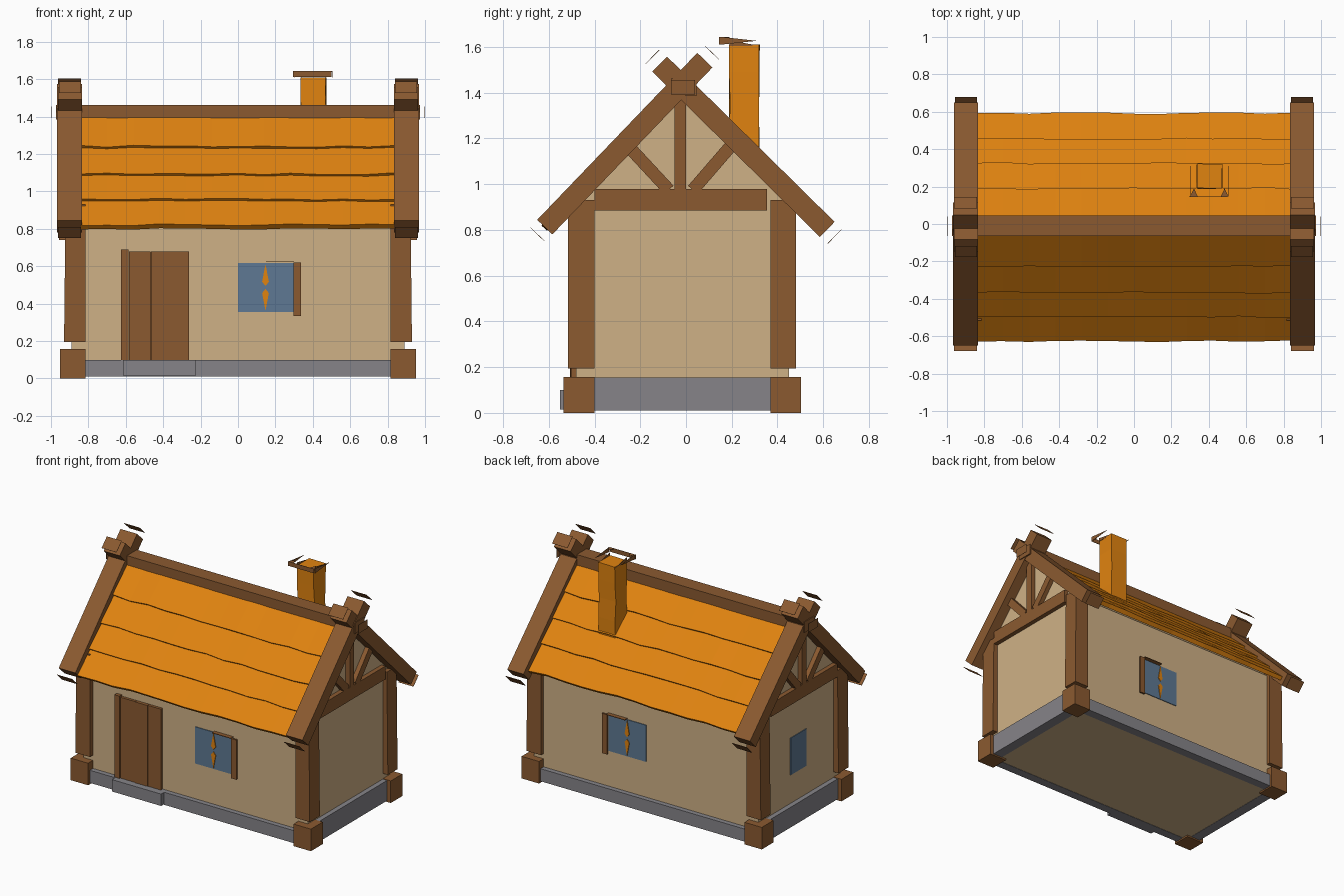
import bpy, bmesh, random
from mathutils import Vector

if "Cube" in bpy.data.objects:
    bpy.data.objects.remove(bpy.data.objects["Cube"])

random.seed(4)


def material(name, rgb):
    m = bpy.data.materials.new(name)
    lin = [((c / 255 + 0.055) / 1.055) ** 2.4 for c in rgb]
    m.diffuse_color = (*lin, 1)
    m.use_nodes = True
    m.node_tree.nodes["Principled BSDF"].inputs["Base Color"].default_value = m.diffuse_color
    return m


WOOD = material("brown timber", (139, 90, 48))
PLASTER = material("beige plaster", (207, 177, 134))
TILE = material("orange tile", (224, 131, 16))
STONE = material("grey stone", (134, 132, 137))
GLASS = material("blue glass", (94, 121, 147))


def finish(name, bm, mat):
    bmesh.ops.recalc_face_normals(bm, faces=bm.faces[:])
    me = bpy.data.meshes.new(name)
    bm.to_mesh(me)
    bm.free()
    me.materials.append(mat)
    ob = bpy.data.objects.new(name, me)
    bpy.context.collection.objects.link(ob)
    return ob


def loft(name, rings, mat):
    """Closed solid through a list of equal-length rings of 3D points."""
    bm = bmesh.new()
    vs = [[bm.verts.new(p) for p in r] for r in rings]
    n = len(rings[0])
    for a, b in zip(vs, vs[1:]):
        for i in range(n):
            j = (i + 1) % n
            bm.faces.new((a[i], a[j], b[j], b[i]))
    bm.faces.new(vs[0])
    bm.faces.new(vs[-1])
    return finish(name, bm, mat)


def prism(name, pts, axis, a, b, mat):
    """Extrude a 2D outline along an axis (x: pts are yz, y: xz, z: xy)."""
    place = {"x": lambda p, t: (t, p[0], p[1]),
             "y": lambda p, t: (p[0], t, p[1]),
             "z": lambda p, t: (p[0], p[1], t)}[axis]
    return loft(name, [[place(p, t) for p in pts] for t in (a, b)], mat)


def box(name, x0, x1, y0, y1, z0, z1, mat):
    return prism(name, [(x0, y0), (x1, y0), (x1, y1), (x0, y1)], "z", z0, z1, mat)


def beam(name, p, q, width, x0, x1, mat):
    """Straight timber in the yz plane from p to q, extruded over x."""
    p, q = Vector(p), Vector(q)
    d = (q - p).normalized()
    n = Vector((-d.y, d.x)) * width / 2
    return prism(name, [p + n, q + n, q - n, p - n], "x", x0, x1, mat)


# House body with gables
prism("walls", [(-.48, .012), (.45, .012), (.45, .90), (-.016, 1.39), (-.48, .90)],
      "x", -.89, .89, PLASTER)

# Stone footing: low at front and back, higher at the gable ends
box("front_footing", -.82, .82, -.515, -.45, .01, .10, STONE)
box("back_footing", -.82, .82, .42, .485, .01, .10, STONE)
for s, side in ((-1, "left"), (1, "right")):
    xs = sorted((s * .85, s * .925))
    box(side + "_footing", *xs, -.41, .38, .01, .155, STONE)
box("door_step", -.615, -.225, -.55, -.50, .015, .10, STONE)

# Corner posts on square feet
for sx, side in ((-1, "left"), (1, "right")):
    for y0, y1, out, where in ((-.515, -.40, -1, "front"), (.37, .48, 1, "back")):
        xs = sorted((sx * .815, sx * .953))
        fy = (y0 - .02, y1) if out < 0 else (y0, y1 + .022)
        box(f"{where}_{side}_foot", *xs, *fy, 0, .158, WOOD)
        rings = []
        for z, grow in ((.195, .008), (.93, 0)):
            xa, xb = sorted((sx * .815, sx * (.922 + grow)))
            rings.append([(xa, y0, z), (xb, y0, z), (xb, y1, z), (xa, y1, z)])
        loft(f"{where}_{side}_post", rings, WOOD)

# Gable timbers, crossed barge boards and loose end caps, for both ends
BOARDS = (("front", (-.6175, .8125), (.0825, 1.5425)),
          ("back", (.6175, .8025), (-.115, 1.525)))
for s, side in ((-1, "left"), (1, "right")):
    t0, t1 = sorted((s * .87, s * .922))
    box(side + "_tie_beam", t0, t1, -.40, .355, .885, .98, WOOD)
    box(side + "_king_post", t0, t1, -.05, 0, .97, 1.37, WOOD)
    beam(side + "_front_brace", (-.27, 1.185), (-.075, .975), .055, t0, t1, WOOD)
    beam(side + "_back_brace", (.22, 1.195), (.03, .975), .055, t0, t1, WOOD)
    for k, (where, p, q) in enumerate(BOARDS):
        b0, b1 = sorted((s * .835, s * (.967 - .004 * k)))
        beam(f"{side}_{where}_barge_board", p, q, .092, b0, b1, WOOD)
        d = (Vector(q) - Vector(p)).normalized()
        for end, c in (("lower", Vector(p) - d * .045), ("upper", Vector(q) + d * .045)):
            beam(f"{side}_{where}_{end}_cap", c - d * .001, c + d * .001, .085,
                 b0 + .005, b1 - .005, WOOD)
    r0, r1 = sorted((s * .998, s * 1.0))
    box(side + "_ridge_cap", r0, r1, -.065, .04, 1.392, 1.455, WOOD)

box("ridge_beam", -.973, .973, -.065, .045, 1.385, 1.462, WOOD)

# Roof: four overlapping tile courses on each slope, with uneven lower edges
SLOPES = (("front", (-.62, .815), (-.02, 1.445), (-.62, -.49, -.36, -.22, -.02)),
          ("back", (.585, .835), (-.01, 1.445), (.585, .45, .32, .185, -.01)))
for where, e, r, rows in SLOPES:
    e, r = Vector(e), Vector(r)
    d = (r - e).normalized()
    n = Vector((-d.y, d.x))
    if n.y < 0:
        n = -n

    def at(y):
        return e + (r - e) * ((y - e.x) / (r.x - e.x))

    for i in range(4):
        rings = []
        for k in range(13):
            x = -.84 + 1.68 * k / 12
            lo = at(rows[i]) + d * random.uniform(-.006, .006)
            hi = at(rows[i + 1]) + d * (.02 if i < 3 else 0)
            lift = .010 + random.uniform(-.003, .003)
            rings.append([(x, *(lo + n * lift)), (x, *(hi - n * .006)),
                          (x, *(hi - n * .035)), (x, *(lo - n * .022))])
        loft(f"{where}_tile_course_{i + 1}", rings, TILE)

# Chimney stack, a little uneven
rings = []
for z in (1.08, 1.22, 1.36, 1.49, 1.61):
    j = random.uniform(-.005, .005)
    rings.append([(.337 + j, .19 - j, z), (.47 + j, .19 + j, z),
                  (.47 - j, .32, z), (.337 - j, .32 - j, z)])
loft("chimney", rings, TILE)

# Chimney cap: thin broken collar around the top
box("cap_front", .295, .50, .145, .148, 1.612, 1.643, WOOD)
for s, side in ((-1, "left"), (1, "right")):
    x = .4025 + s * .10
    prism(f"cap_{side}", [(.148, 1.61), (.148, 1.645), (.31, 1.627)], "x", x, x + .003, WOOD)
    c = .4025 + s * .082
    prism(f"cap_top_{side}", [(c - .02, .148), (c + .02, .148), (c, .19)],
          "z", 1.64, 1.643, WOOD)
    prism(f"cap_inner_{side}", [(.19, 1.605), (.32, 1.605), (.19, 1.63)], "x",
          .4025 + s * .066, .4025 + s * .066 + .003, WOOD)

# Door of four planks with one jamb
edges = (-.583, -.465, -.365, -.365 + .0, -.26)
planks = (-.583, -.465, -.365, -.26)
box("door_panel", -.583, -.262, -.488, -.47, .09, .675, WOOD)
for i, (a, b) in enumerate(((-.583, -.467), (-.465, -.367), (-.365, -.262))):
    box(f"door_plank_{i + 1}", a, b, -.500 - .004 * (i % 2), -.48, .09, .68, WOOD)
box("door_jamb", -.625, -.585, -.508, -.475, .09, .69, WOOD)

# Front and back windows: glass plate, side jamb, top strip, orange lead kites
for wall, s, where in ((-.48, -1, "front"), (.45, 1, "back")):
    def span(a, b):
        return sorted((wall + s * a, wall + s * b))

    box(where + "_window_glass", 0, .297, *span(-.01, .005), .355, .618, GLASS)
    box(where + "_window_jamb", .297, .338, *span(.01, .022), .335, .62, WOOD)
    box(where + "_window_top", .15, .30, *span(0, .03), .622, .626, WOOD)
    for m in (-1, 1):
        kite = [(.147, .487 + m * .125), (.165, .487 + m * .03),
                (.147, .487 + m * .008), (.129, .487 + m * .03)]
        prism(f"{where}_window_lead_{'upper' if m > 0 else 'lower'}", kite, "y",
              *span(.004, .010), TILE)

# Plain window on the left gable
box("left_window_glass", -.895, -.88, -.09, .09, .36, .625, GLASS)
